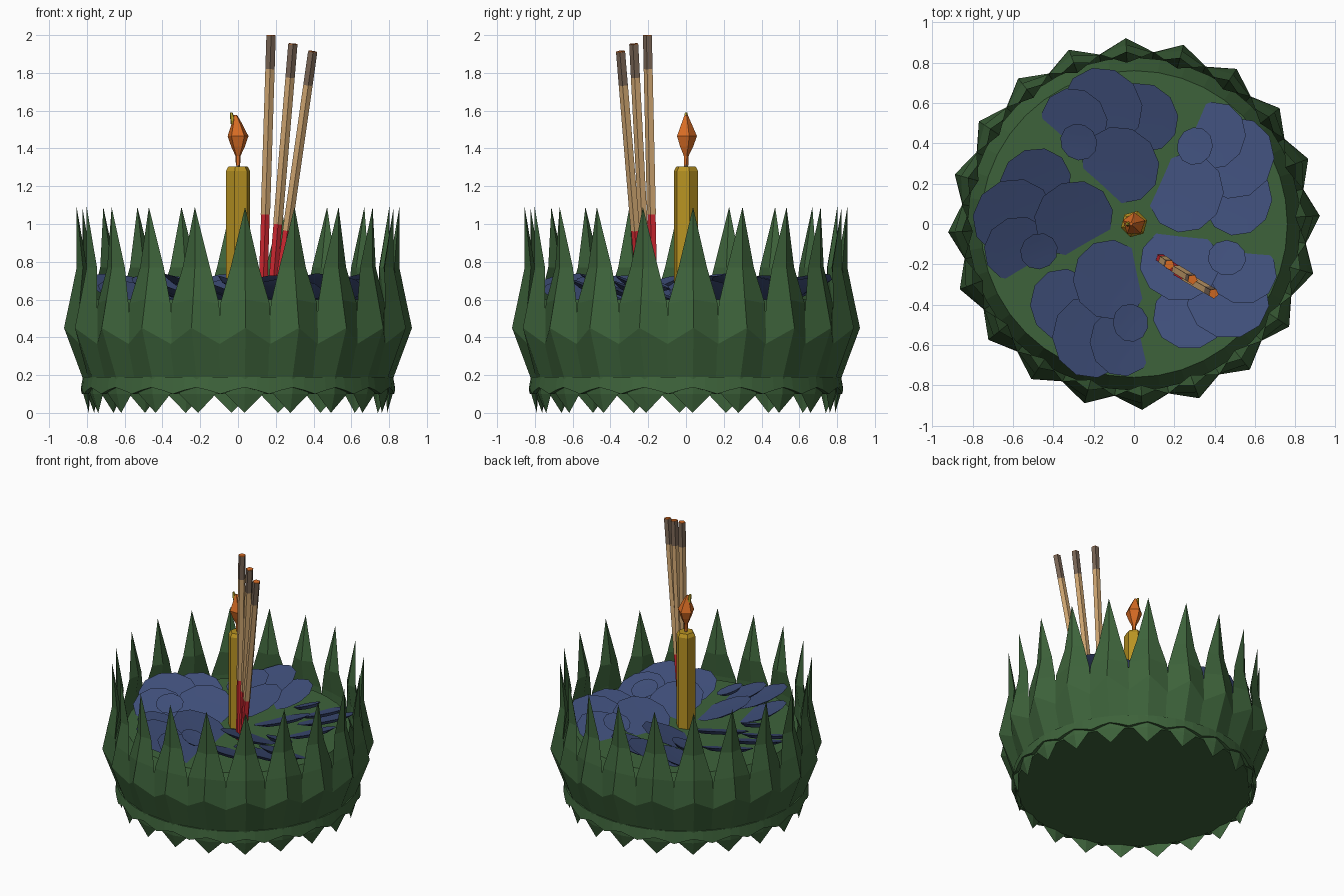
import bpy, bmesh, math
from mathutils import Vector, Matrix

if "Cube" in bpy.data.objects:
    bpy.data.objects.remove(bpy.data.objects["Cube"])


def material(name, rgb):
    m = bpy.data.materials.new(name)
    m.use_nodes = True
    m.diffuse_color = (*rgb, 1)
    m.node_tree.nodes["Principled BSDF"].inputs["Base Color"].default_value = (*rgb, 1)
    return m


GREEN = material("leaf green", (0.047, 0.124, 0.043))
BLUE = material("petal blue", (0.050, 0.078, 0.196))
YELLOW = material("candle wax", (0.48, 0.29, 0.016))
TAN = material("stick tan", (0.63, 0.385, 0.168))
BROWN = material("stick tip brown", (0.19, 0.13, 0.09))
RED = material("stick red", (0.66, 0.022, 0.032))
ORANGE = material("flame orange", (0.69, 0.152, 0.018))
GOLD = material("flame tip gold", (0.47, 0.36, 0.02))


def loft(bm, rings, caps=True):
    """Join closed rings of points; a one-point ring makes a tip."""
    rows = [[bm.verts.new(p) for p in ring] for ring in rings]
    for a, b in zip(rows, rows[1:]):
        n = max(len(a), len(b))
        for i in range(n):
            j = (i + 1) % n
            if len(a) == 1:
                bm.faces.new((a[0], b[j], b[i]))
            elif len(b) == 1:
                bm.faces.new((a[i], a[j], b[0]))
            else:
                bm.faces.new((a[i], a[j], b[j], b[i]))
    if caps:
        for row in (rows[0], rows[-1]):
            if len(row) > 2:
                bm.faces.new(row)


def finish(bm, name, mat):
    bmesh.ops.recalc_face_normals(bm, faces=bm.faces)
    me = bpy.data.meshes.new(name)
    bm.to_mesh(me)
    bm.free()
    me.materials.append(mat)
    ob = bpy.data.objects.new(name, me)
    bpy.context.collection.objects.link(ob)
    return ob


def circle(n, r, z, x=0.0, phase=0.0):
    if r == 0:
        return [Vector((x, 0, z))]
    return [Vector((x + r * math.cos(phase + i * math.tau / n),
                    r * math.sin(phase + i * math.tau / n), z)) for i in range(n)]


def turned(name, mat, n, profile, phase=0.0):
    """Profile entries are (radius, z) or (radius, z, x offset)."""
    bm = bmesh.new()
    loft(bm, [circle(n, *p, phase=phase) for p in profile])
    return finish(bm, name, mat)


# Round floating base with a sloping shoulder
turned("base", GREEN, 40, [(0.80, 0.10), (0.825, 0.44), (0.76, 0.60)])

# Ring of pointed folded leaves: ridge z, edge z, half width, ridge, edge and inner radius
LEAVES, START = 20, math.radians(2.5)
LEAF = [(0.10, 0.10, 0.10, 0.82, 0.80, 0.785),
        (0.19, 0.19, 0.13, 0.825, 0.80, 0.785),
        (0.45, 0.36, 0.142, 0.922, 0.842, 0.82),
        (0.60, 0.58, 0.130, 0.890, 0.845, 0.825),
        (0.77, 0.77, 0.075, 0.855, 0.825, 0.80)]
bm = bmesh.new()
for k in range(LEAVES):
    rot = Matrix.Rotation(START + k * math.tau / LEAVES, 4, 'Z')
    rings = [[Vector((0.79, 0, 0.0))]]
    rings += [[Vector((out, 0, z)), Vector((edge, w, ez)), Vector((inn, 0, z)), Vector((edge, -w, ez))]
              for z, ez, w, out, edge, inn in LEAF]
    rings.append([Vector((0.855, 0, 1.09))])
    loft(bm, [[rot @ p for p in ring] for ring in rings])
finish(bm, "leaf_ring", GREEN)

# Scalloped skirt around the foot
bm = bmesh.new()
N = LEAVES * 4
drop = (0.135, 0.12, 0.10, 0.12)
outer = circle(N, 0.832, 0, phase=START)
for i, p in enumerate(outer):
    p.z = drop[i % 4]
inner = [Vector((p.x * 0.97, p.y * 0.97, p.z)) for p in outer]
loft(bm, [circle(N, 0.79, 0.19, phase=START), circle(N, 0.822, 0.19, phase=START), outer, inner], caps=False)
finish(bm, "foot_skirt", GREEN)

# Five pinwheel flowers of shallow cupped petals: angle offset, distance, height, radius
PETALS = [(-18, 0.53, 0.645, 0.18),
          (17, 0.59, 0.640, 0.17),
          (0, 0.30, 0.655, 0.20),
          (2, 0.60, 0.662, 0.205),
          (21, 0.49, 0.690, 0.095)]
CUP = ((0, -0.028), (0.65, -0.024), (1, 0), (0.6, -0.001), (0, -0.003))
TILT_AXIS = Vector((-0.82, -0.57, 0))  # petals face inward and anticlockwise
for f in range(5):
    bm = bmesh.new()
    for off, dist, z, r in PETALS:
        spin = Matrix.Rotation(math.radians(103 + 72 * f), 4, 'Z')
        place = (spin @ Matrix.Translation(Matrix.Rotation(math.radians(off), 4, 'Z') @ Vector((dist, 0, z)))
                 @ Matrix.Rotation(math.radians(22), 4, TILT_AXIS))
        loft(bm, [[place @ p for p in circle(11, s * r, h)] for s, h in CUP])
    flower = finish(bm, f"flower_{f + 1}", BLUE)
    bpy.ops.object.select_all(action='DESELECT')
    flower.select_set(True)
    bpy.context.view_layer.objects.active = flower
    bpy.ops.object.shade_smooth_by_angle(angle=math.radians(20))

# Candle and wick
turned("candle", YELLOW, 6, [(0.067, 0.58), (0.067, 1.28), (0.052, 1.305)], phase=math.radians(15))
turned("wick", BROWN, 5, [(0.011, 1.30), (0.011, 1.37)])

# Flame with a small gold tip leaning to one side
turned("flame", ORANGE, 5, [(0.012, 1.31), (0.014, 1.36), (0.038, 1.41), (0.058, 1.465),
                            (0.030, 1.53, -0.006), (0.009, 1.578, -0.014)], phase=0.3)
turned("flame_tip", GOLD, 5, [(0.014, 1.53, -0.026), (0.013, 1.56, -0.029), (0.007, 1.59, -0.036)], phase=0.3)


# Three incense sticks
def rod(name, a, b, r, mat):
    turn = (b - a).to_track_quat('Z', 'Y').to_matrix()
    bm = bmesh.new()
    loft(bm, [[p + turn @ q for q in circle(5, r, 0)] for p in (a, b)])
    finish(bm, name, mat)


STICKS = [((0.13, -0.17, 0.58), (0.175, -0.202, 2.0), 1.05),
          ((0.175, -0.205, 0.58), (0.29, -0.275, 1.955), 1.00),
          ((0.205, -0.235, 0.58), (0.395, -0.345, 1.915), 0.965)]
for i, (foot, top, red_z) in enumerate(STICKS, 1):
    a, b = Vector(foot), Vector(top)
    slope = (b - a) / (b.z - a.z)
    red, burnt, ember = (a + slope * (z - a.z) for z in (red_z, b.z - 0.18, b.z - 0.004))
    rod(f"stick_{i}_handle", a, red, 0.024, RED)
    rod(f"stick_{i}_shaft", red, burnt, 0.026, TAN)
    rod(f"stick_{i}_burnt_end", burnt, ember, 0.026, BROWN)
    rod(f"stick_{i}_ember", ember, b, 0.025, ORANGE)
